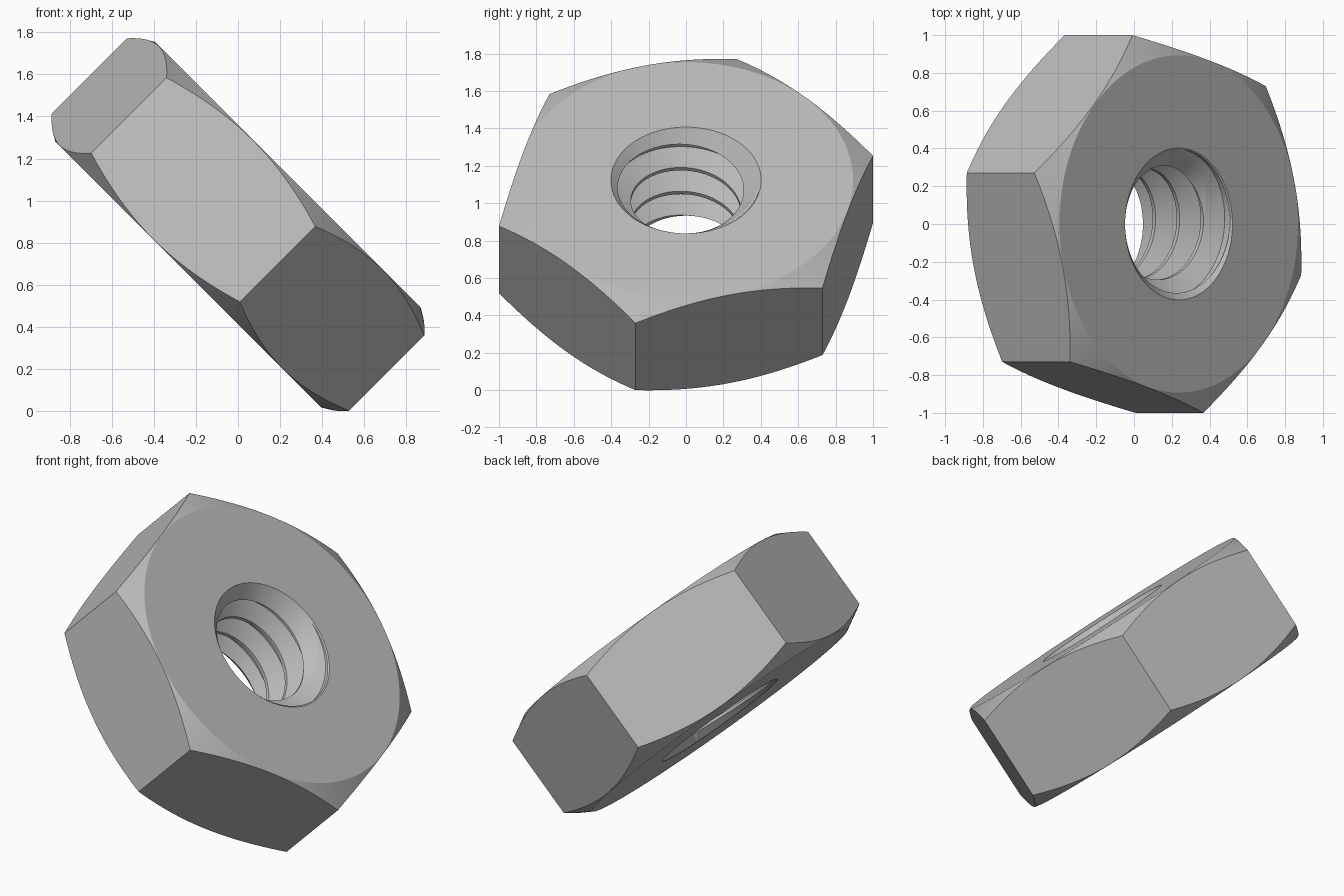
import bpy, bmesh, math
from mathutils import Matrix

HALF = 0.335           # half thickness
CORNER = 1.0345        # centre to hexagon corner
FLAT = 0.893           # radius of the flat round face
MOUTH = 0.402          # countersink radius
PITCH, MINOR, MAJOR = 0.18, 0.295, 0.395
STEPS, TURNS = 96, 7

cube = bpy.data.objects.get("Cube")
if cube:
    bpy.data.objects.remove(cube, do_unlink=True)

steel = bpy.data.materials.new("plain_grey_steel")
steel.use_nodes = True
grey = (0.5, 0.5, 0.5, 1)
steel.diffuse_color = grey
steel.node_tree.nodes["Principled BSDF"].inputs["Base Color"].default_value = grey


def make_object(name, bm):
    bmesh.ops.recalc_face_normals(bm, faces=bm.faces)
    mesh = bpy.data.meshes.new(name)
    bm.to_mesh(mesh)
    bm.free()
    mesh.materials.append(steel)
    obj = bpy.data.objects.new(name, mesh)
    bpy.context.collection.objects.link(obj)
    return obj


def lathe(name, profile, segments):
    """Revolve (radius, height) points that start and end on the axis."""
    bm = bmesh.new()
    verts = [bm.verts.new((r, 0, z)) for r, z in profile]
    edges = [bm.edges.new(pair) for pair in zip(verts, verts[1:])]
    bmesh.ops.spin(bm, geom=verts + edges, axis=(0, 0, 1), cent=(0, 0, 0),
                   angle=math.tau, steps=segments, use_duplicate=False)
    bmesh.ops.remove_doubles(bm, verts=bm.verts, dist=1e-5)
    return make_object(name, bm)


def thread_core(name):
    """Right-handed screw: a four-point thread profile swept along a helix."""
    flank = (MAJOR - MINOR) * math.tan(math.radians(30))
    crest = PITCH / 8
    profile = [(MINOR, 0), (MINOR, crest), (MAJOR, crest + flank), (MAJOR, PITCH - flank)]
    start = 0.023 - 4 * PITCH
    bm = bmesh.new()
    rows = []
    for i in range(TURNS * STEPS + 1):
        a = math.tau * i / STEPS
        rise = start + PITCH * i / STEPS
        points = profile if i <= (TURNS - 1) * STEPS else profile[:1]
        rows.append([bm.verts.new((r * math.cos(a), r * math.sin(a), rise + h))
                     for r, h in points])
    for i in range((TURNS - 1) * STEPS):
        near = rows[i] + [rows[i + STEPS][0]]
        far = rows[i + 1] + [rows[i + 1 + STEPS][0]]
        for j in range(4):
            bm.faces.new((near[j], far[j], far[j + 1], near[j + 1]))
    # close both ends with pointed caps
    rim = [e for e in bm.edges if e.is_boundary]
    low, high = bm.verts.new((0, 0, -1)), bm.verts.new((0, 0, 1))
    for e in rim:
        bm.faces.new((*e.verts, low if e.verts[0].co.z < 0 else high))
    return make_object(name, bm)


def combine(target, tool, operation):
    mod = target.modifiers.new(operation.lower(), 'BOOLEAN')
    mod.operation, mod.solver, mod.object = operation, 'EXACT', tool
    bpy.context.view_layer.objects.active = target
    bpy.ops.object.modifier_apply(modifier=mod.name)
    bpy.data.objects.remove(tool, do_unlink=True)


# hexagonal blank
bm = bmesh.new()
bmesh.ops.create_cone(bm, cap_ends=True, segments=6, radius1=CORNER, radius2=CORNER,
                      depth=3 * HALF)
corner = max(bm.verts, key=lambda v: v.co.x)
turn = math.radians(-15.13) - math.atan2(corner.co.y, corner.co.x)
bmesh.ops.rotate(bm, verts=bm.verts, matrix=Matrix.Rotation(turn, 3, 'Z'))
nut = make_object("hex_nut", bm)

# thirty-degree corner chamfers on both faces
edge = HALF - 0.3 * math.tan(math.radians(30))
combine(nut, lathe("chamfer_body", [(0, -HALF), (FLAT, -HALF), (FLAT + 0.3, -edge),
                                    (FLAT + 0.3, edge), (FLAT, HALF), (0, HALF)], 192),
        'INTERSECT')

# threaded hole and the countersinks at its ends
combine(nut, thread_core("thread_cutter"), 'DIFFERENCE')
for side in (-1, 1):
    combine(nut, lathe("countersink_cutter", [(0, side * (HALF - MOUTH)),
                                              (MOUTH + 0.1, side * (HALF + 0.1)),
                                              (0, side * (HALF + 0.1))], 96), 'DIFFERENCE')

# smooth the round surfaces, keep the creases
bpy.ops.object.select_all(action='DESELECT')
nut.select_set(True)
bpy.context.view_layer.objects.active = nut
bpy.ops.object.shade_smooth_by_angle(angle=math.radians(12))

# tilt the nut and stand it on the ground
nut.data.transform(Matrix.Rotation(math.radians(45), 4, 'Y'))
nut.data.transform(Matrix.Translation((0, 0, -min(v.co.z for v in nut.data.vertices))))
